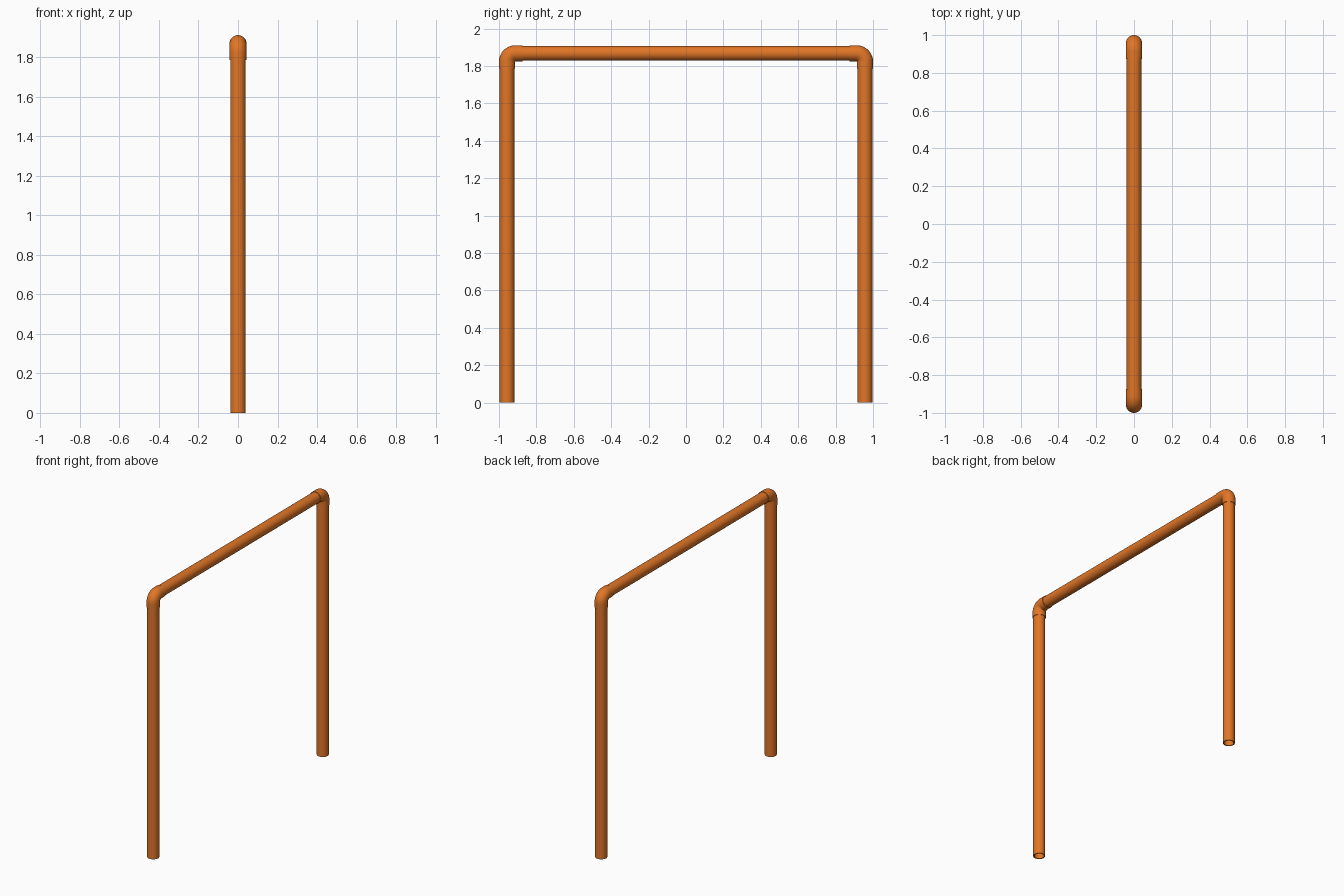
import bpy, bmesh, math
from mathutils import Vector

if "Cube" in bpy.data.objects:
    bpy.data.objects.remove(bpy.data.objects["Cube"])

SIDES = 40
PIPE_R, BORE_R, FIT_R = 0.039, 0.032, 0.043
LEG_Y, TOP_Z, BEND = 0.957, 1.868, 0.045
SOCKET_Z, SOCKET_Y = 1.786, 0.873

orange = bpy.data.materials.new("orange")
orange.diffuse_color = (0.75, 0.18, 0.02, 1)
orange.use_nodes = True
orange.node_tree.nodes["Principled BSDF"].inputs["Base Color"].default_value = orange.diffuse_color


def hollow_tube(name, path, outer, inner):
    """Sweep an annulus along a path lying in the YZ plane."""
    path = [Vector(p) for p in path]
    bm = bmesh.new()
    outer_rings, inner_rings = [], []
    for i, p in enumerate(path):
        t = (path[min(i + 1, len(path) - 1)] - path[max(i - 1, 0)]).normalized()
        if i == 0 or i == len(path) - 1:
            t = Vector([round(c) for c in t])
        side = Vector((1, 0, 0))
        up = t.cross(side)
        for r, rings in ((outer, outer_rings), (inner, inner_rings)):
            rings.append([bm.verts.new(p + r * (side * math.cos(a) + up * math.sin(a)))
                          for a in (2 * math.pi * k / SIDES for k in range(SIDES))])
    # Closed loop of rings: along the outside, back through the bore
    loop = outer_rings + inner_rings[::-1]
    for i, a in enumerate(loop):
        b = loop[(i + 1) % len(loop)]
        for k in range(SIDES):
            n = (k + 1) % SIDES
            bm.faces.new((a[k], a[n], b[n], b[k]))
    bmesh.ops.recalc_face_normals(bm, faces=bm.faces)
    mesh = bpy.data.meshes.new(name)
    bm.to_mesh(mesh)
    bm.free()
    mesh.materials.append(orange)
    obj = bpy.data.objects.new(name, mesh)
    bpy.context.collection.objects.link(obj)
    bpy.ops.object.select_all(action='DESELECT')
    obj.select_set(True)
    bpy.context.view_layer.objects.active = obj
    bpy.ops.object.shade_smooth_by_angle(angle=math.radians(35))
    return obj


# Legs and elbow fittings on both sides
for s, label in ((-1, "front"), (1, "back")):
    hollow_tube(label + "_leg", [(0, s * LEG_Y, 0), (0, s * LEG_Y, TOP_Z - BEND)],
                PIPE_R, BORE_R)
    cy, cz = LEG_Y - BEND, TOP_Z - BEND
    path = [(0, s * LEG_Y, SOCKET_Z)]
    for i in range(17):
        a = math.pi / 2 * i / 16
        path.append((0, s * (cy + BEND * math.cos(a)), cz + BEND * math.sin(a)))
    path.append((0, s * SOCKET_Y, TOP_Z))
    hollow_tube(label + "_elbow", path, FIT_R, PIPE_R + 0.0003)

# Crossbar between the elbows
bar_y = LEG_Y - BEND
hollow_tube("crossbar", [(0, -bar_y, TOP_Z), (0, bar_y, TOP_Z)], PIPE_R, BORE_R)
